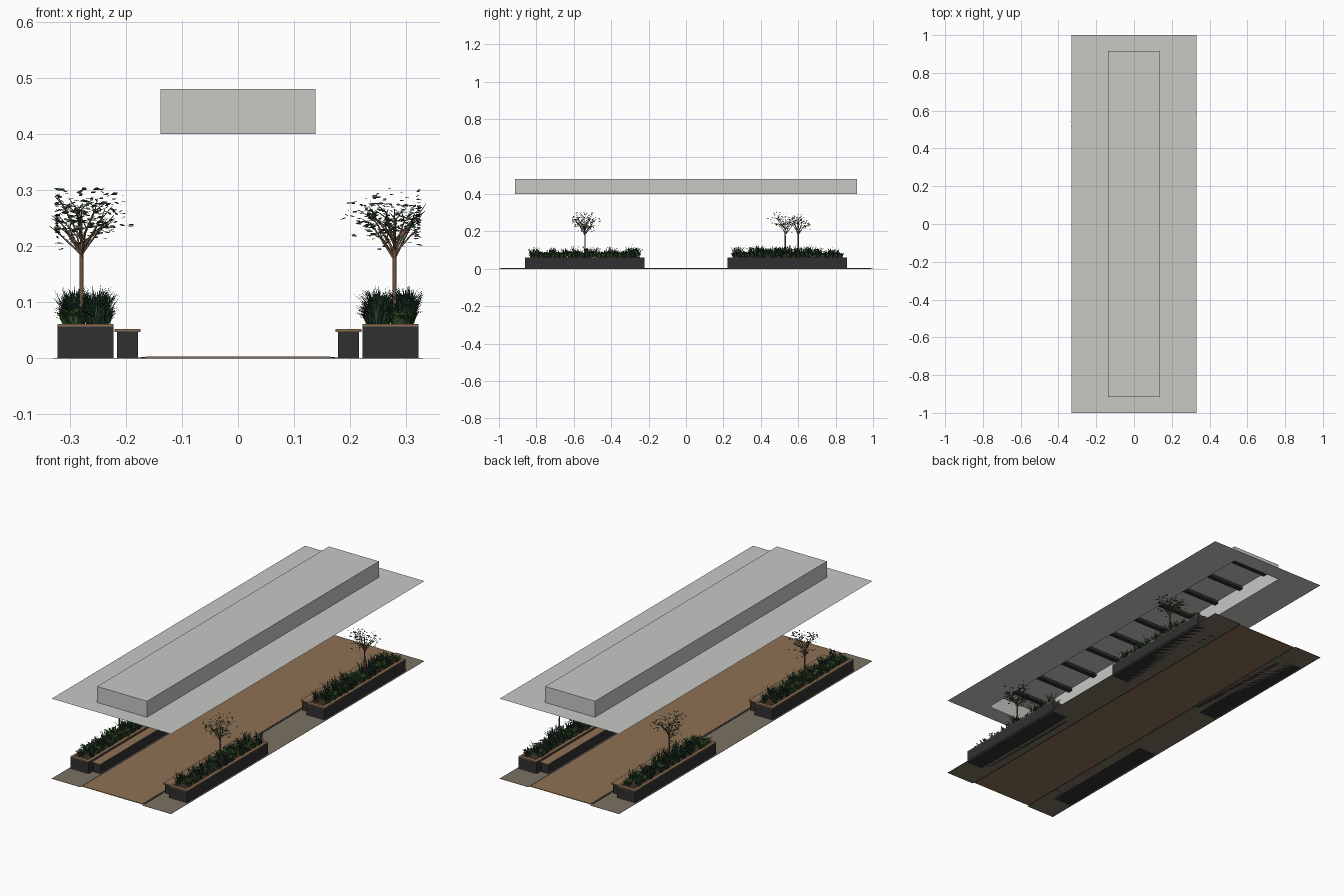
import bpy, bmesh, math, random
from mathutils import Vector, Matrix

random.seed(7)
if "Cube" in bpy.data.objects:
    bpy.data.objects.remove(bpy.data.objects["Cube"])


def material(name, r, g, b):
    m = bpy.data.materials.new(name)
    m.use_nodes = True
    m.diffuse_color = (r, g, b, 1)
    bsdf = m.node_tree.nodes["Principled BSDF"]
    bsdf.inputs["Base Color"].default_value = (r, g, b, 1)
    bsdf.inputs["Roughness"].default_value = 0.8
    return m


WHITE = material("pale_ceiling", 0.58, 0.58, 0.56)
WOOD = material("warm_wood", 0.27, 0.165, 0.09)
PAVING = material("olive_paving", 0.19, 0.17, 0.12)
DARK = material("charcoal_metal", 0.03, 0.03, 0.03)
SOIL = material("dark_soil", 0.05, 0.03, 0.02)
BARK = material("bark", 0.16, 0.09, 0.055)
GRASS = material("deep_green", 0.02, 0.06, 0.03)
SHRUB = material("mid_green", 0.04, 0.09, 0.03)
LEAF = material("leaf_green", 0.05, 0.12, 0.055)


def finish(name, bm, *mats):
    me = bpy.data.meshes.new(name)
    bm.to_mesh(me)
    bm.free()
    for m in mats:
        me.materials.append(m)
    ob = bpy.data.objects.new(name, me)
    bpy.context.collection.objects.link(ob)
    return ob


def add_box(bm, x0, x1, y0, y1, z0, z1):
    mid = Vector((x0 + x1, y0 + y1, z0 + z1)) / 2
    size = Matrix.Diagonal((x1 - x0, y1 - y0, z1 - z0, 1))
    return bmesh.ops.create_cube(bm, size=1, matrix=Matrix.Translation(mid) @ size)


def box(name, mat, *bounds):
    bm = bmesh.new()
    add_box(bm, *bounds)
    return finish(name, bm, mat)


def ring(bm, x, y, z):
    return [bm.verts.new((a * x, b * y, z)) for a, b in ((-1, -1), (1, -1), (1, 1), (-1, 1))]


# Ceiling sheet with a raised skylight box
bm = bmesh.new()
rings = [ring(bm, 0.33, 1.0, 0.4), ring(bm, 0.138, 0.915, 0.4), ring(bm, 0.138, 0.915, 0.48)]
for lower, upper in zip(rings, rings[1:]):
    for i in range(4):
        j = (i + 1) % 4
        bm.faces.new((lower[i], lower[j], upper[j], upper[i]))
bm.faces.new(rings[2])
finish("ceiling_with_skylight", bm, WHITE)

# Beams across the skylight
bm = bmesh.new()
for i in range(10):
    y = -0.82 + i * 0.182
    add_box(bm, -0.137, 0.137, y - 0.012, y + 0.012, 0.464, 0.478)
finish("skylight_beams", bm, DARK)

# Floor: wooden path, paving strips and drain channels
box("wooden_path", WOOD, -0.165, 0.165, -0.99, 0.99, 0, 0.003)
for side, label in ((1, "left"), (-1, "right")):
    def span(a, b):
        return sorted((side * a, side * b))
    box(label + "_paving", PAVING, *span(0.172, 0.33), -1, 1, 0, 0.001)
    bm = bmesh.new()
    add_box(bm, *span(0.165, 0.173), -0.99, 0.99, 0, 0.002)
    for y in (-0.79, -0.26, 0.26, 0.79):
        add_box(bm, *span(0.165, 0.195), y - 0.004, y + 0.004, 0, 0.0015)
    finish(label + "_channel", bm, DARK)


def blade(bm, base, heading, length, lean, width, mat):
    """Bent leaf blade: a quad and a pointed tip."""
    out = Vector((math.cos(heading), math.sin(heading), 0))
    across = Vector((-out.y, out.x, 0)) * width / 2
    mid = base + out * length * lean * 0.35 + Vector((0, 0, length * 0.6))
    tip = base + out * length * lean + Vector((0, 0, length * (1 - lean * 0.35)))
    pts = [base - across * 0.6, base + across * 0.6, mid + across, mid - across, tip]
    for p in pts:
        p.x = max(-0.33, min(0.33, p.x))
    v = [bm.verts.new(p) for p in pts]
    for f in (v[:4], (v[3], v[2], v[4])):
        bm.faces.new(f).material_index = mat


def planting(name, x, y0, y1):
    """Two staggered rows of tall grass clumps and low shrubs."""
    bm = bmesh.new()
    for i in range(26):
        cx = x + (0.022 if i % 2 else -0.022) + random.uniform(-0.008, 0.008)
        cy = y0 + 0.04 + (y1 - y0 - 0.08) * i / 25
        tall = random.random() < 0.4
        peak = random.uniform(0.055, 0.085) if tall else random.uniform(0.03, 0.05)
        for k in range(38):
            a = random.uniform(0, math.tau)
            r = random.uniform(0, 0.014)
            base = Vector((cx + r * math.cos(a), cy + r * math.sin(a), 0.055))
            if tall:
                blade(bm, base, a, peak * random.uniform(0.5, 1), random.uniform(0.1, 0.5), 0.0035, 0)
            else:
                base.z += random.uniform(0, 0.012)
                blade(bm, base, a, peak * random.uniform(0.5, 0.9), random.uniform(0.3, 1), 0.009, 1)
    finish(name, bm, GRASS, SHRUB)


def limb(bm, a, b, r0, r1):
    d = b - a
    turn = Vector((0, 0, 1)).rotation_difference(d).to_matrix().to_4x4()
    bmesh.ops.create_cone(bm, cap_ends=True, segments=7, radius1=r0, radius2=r1,
                          depth=d.length, matrix=Matrix.Translation((a + b) / 2) @ turn)


def tree(name, x, y):
    root, fork = Vector((x, y, 0.05)), Vector((x, y, 0.195))
    wood, leaves = bmesh.new(), bmesh.new()
    limb(wood, root, fork, 0.0042, 0.0032)
    limb(wood, fork, Vector((x, y, 0.265)), 0.003, 0.001)
    twigs = [Vector((x, y, 0.27))]
    for i in range(8):
        a = i * 2.4 + random.uniform(-0.3, 0.3)
        start = Vector((x, y, random.uniform(0.172, 0.215)))
        reach = random.uniform(0.025, 0.045)
        end = start + Vector((reach * math.cos(a), reach * math.sin(a), random.uniform(0.03, 0.06)))
        limb(wood, start, end, 0.0022, 0.0012)
        twigs.append(end)
        for s in (-0.7, 0.7):
            tip = end + Vector((math.cos(a + s), math.sin(a + s), random.uniform(0.3, 1.2))) * 0.02
            limb(wood, end, tip, 0.0011, 0.0005)
            twigs.append(tip)
    # Diamond leaves scattered round the twigs
    for i in range(150):
        c = random.choice(twigs) + Vector([random.gauss(0, 0.015) for _ in range(3)])
        c.x = max(-0.322, min(0.322, c.x))
        c.z = max(0.195, min(0.302, c.z))
        size = random.uniform(0.005, 0.0085)
        a, tilt = random.uniform(0, math.tau), random.uniform(-0.7, 0.7)
        rot = Matrix.Rotation(a, 3, "Z") @ Matrix.Rotation(tilt, 3, "X") @ Matrix.Rotation(tilt / 2, 3, "Y")
        shape = ((-1, 0), (-0.2, -0.55), (1, 0), (-0.2, 0.55))
        vs = [leaves.verts.new(c + rot @ Vector((u * size, w * size, 0))) for u, w in shape]
        leaves.faces.new(vs).material_index = i % 3 == 0
    ob = finish(name + "_trunk", wood, BARK)
    for p in ob.data.polygons:
        p.use_smooth = len(p.vertices) == 4
    finish(name + "_leaves", leaves, LEAF, GRASS)


# Four planters, each with a bench on its inner side and one tree
for sx, sy, tree_y in ((1, -1, -0.54), (1, 1, 0.6), (-1, 1, 0.53), (-1, -1, -0.54)):
    tag = ("front" if sy < 0 else "back") + ("_left" if sx > 0 else "_right")
    y0, y1 = sorted((sy * 0.222, sy * 0.862))
    x0, x1 = sorted((sx * 0.222, sx * 0.322))
    box(tag + "_planter", DARK, x0, x1, y0, y1, 0, 0.057)
    box(tag + "_soil", SOIL, x0 + 0.008, x1 - 0.008, y0 + 0.008, y1 - 0.008, 0.05, 0.0585)
    bm = bmesh.new()
    rim = 0.012
    add_box(bm, x0, x0 + rim, y0, y1, 0.057, 0.061)
    add_box(bm, x1 - rim, x1, y0, y1, 0.057, 0.061)
    add_box(bm, x0 + rim, x1 - rim, y0, y0 + rim, 0.057, 0.061)
    add_box(bm, x0 + rim, x1 - rim, y1 - rim, y1, 0.057, 0.061)
    finish(tag + "_planter_rim", bm, WOOD)
    b0, b1 = sorted((sx * 0.178, sx * 0.216))
    box(tag + "_bench_base", DARK, b0, b1, y0 + 0.03, y1 - 0.03, 0, 0.047)
    box(tag + "_bench_seat", WOOD, b0 - 0.004, b1 + 0.004, y0 + 0.022, y1 - 0.022, 0.047, 0.052)
    planting(tag + "_planting", sx * 0.272, y0, y1)
    tree(tag + "_tree", sx * 0.279, tree_y)
